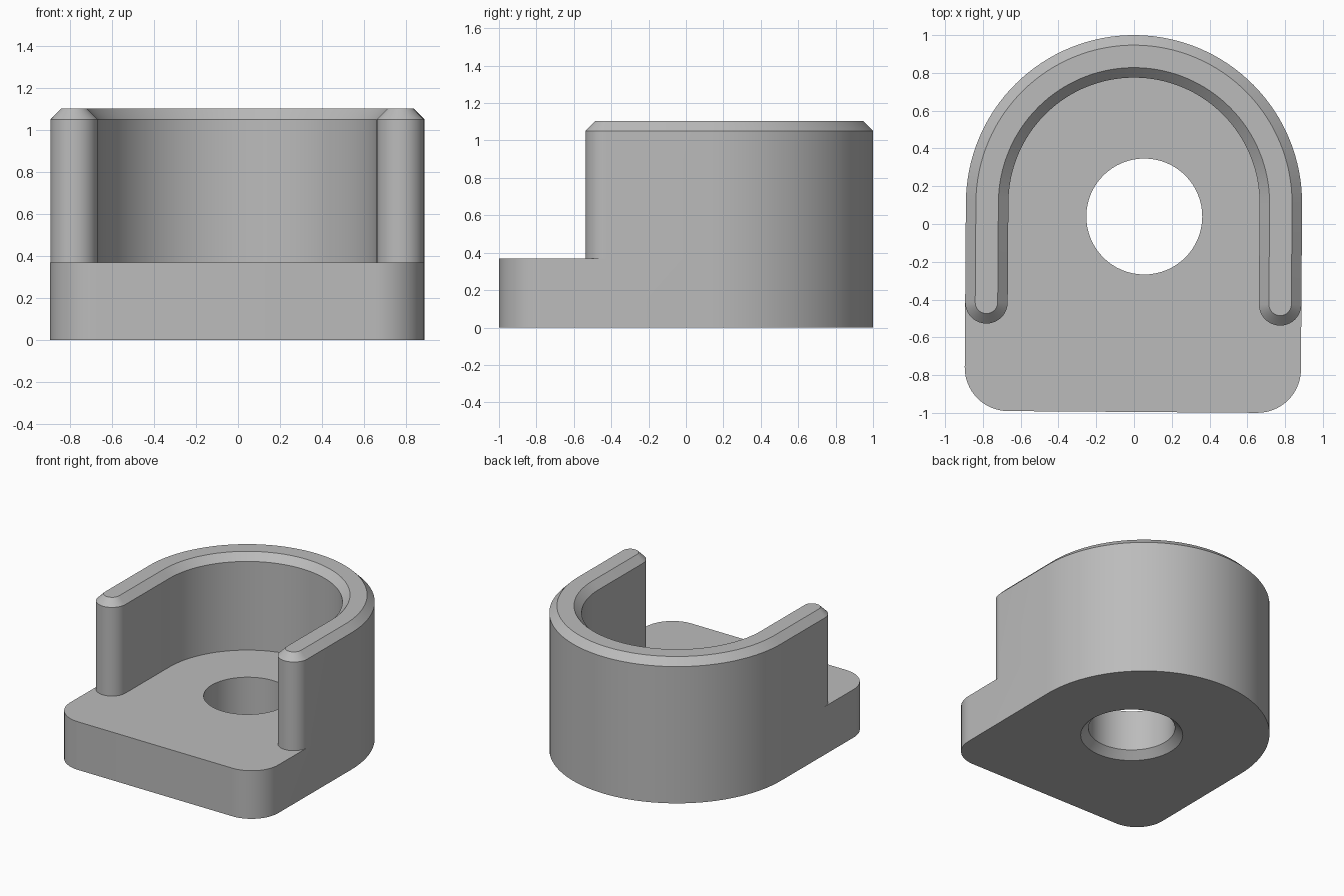
import bpy
import bmesh
from math import sin, cos, pi, radians
from mathutils import Matrix, Vector

cube = bpy.data.objects.get("Cube")
if cube:
    bpy.data.objects.remove(cube)

OUTER, INNER = 0.89, 0.665          # wall radii
ARC_Y, TIP_Y, FRONT_Y = 0.11, -0.42, -0.995
BASE_Z, TOP_Z, BEVEL = 0.37, 1.105, 0.053
CORNER = 0.23
HOLE_X, HOLE_Y, HOLE_R = 0.055, 0.04, 0.307

gray = bpy.data.materials.new("plain gray")
gray.use_nodes = True
gray.diffuse_color = (0.5, 0.5, 0.5, 1)
gray.node_tree.nodes["Principled BSDF"].inputs["Base Color"].default_value = (0.5, 0.5, 0.5, 1)

bm = bmesh.new()


def arc(cx, cy, r, start, end, n):
    """Points along an arc, both ends included."""
    angles = [start + (end - start) * i / n for i in range(n + 1)]
    return [(cx + r * cos(a), cy + r * sin(a)) for a in angles]


def wall_outer(inset):
    side = OUTER - inset
    return [(side, TIP_Y)] + arc(0, ARC_Y, side, 0, pi, 64) + [(-side, TIP_Y)]


def wall_inner(inset):
    """Left tip, inner arc and right tip, following on from wall_outer."""
    mid, r = (OUTER + INNER) / 2, (OUTER - INNER) / 2 - inset
    first = arc(-mid, TIP_Y, r, pi, 2 * pi, 20)[1:]
    last = arc(mid, TIP_Y, r, pi, 2 * pi, 20)[:-1]
    return first + arc(0, ARC_Y, INNER + inset, pi, 0, 64) + last


def verts(points, z):
    return [bm.verts.new((x, y, z)) for x, y in points]


def strip(low, high, closed=True):
    n = len(low)
    for i in range(n if closed else n - 1):
        j = (i + 1) % n
        bm.faces.new((low[i], low[j], high[j], high[i]))


def fill(*loops):
    """Flat face bounded by an outline and any holes."""
    edges = []
    for loop in loops:
        for a, b in zip(loop, loop[1:] + loop[:1]):
            edges.append(bm.edges.get((a, b)) or bm.edges.new((a, b)))
    bmesh.ops.triangle_fill(bm, use_beauty=True, use_dissolve=False,
                            edges=edges, normal=Vector((0, 0, 1)))


# Outer wall, shared by the base and the raised rim
outline, inside = wall_outer(0), wall_inner(0)
out_floor, out_base, out_top = (verts(outline, z) for z in (0, BASE_Z, TOP_Z - BEVEL))
strip(out_floor, out_base, False)
strip(out_base, out_top, False)

# Front of the base with rounded corners
cx, cy = OUTER - CORNER, FRONT_Y + CORNER
front = arc(-cx, cy, CORNER, pi, 1.5 * pi, 16) + arc(cx, cy, CORNER, 1.5 * pi, 2 * pi, 16)
front_floor, front_base = verts(front, 0), verts(front, BASE_Z)
strip([out_floor[-1]] + front_floor + [out_floor[0]],
      [out_base[-1]] + front_base + [out_base[0]], False)

# Inner side of the raised wall and its rounded tips
in_base, in_top = verts(inside, BASE_Z), verts(inside, TOP_Z - BEVEL)
strip([out_base[-1]] + in_base + [out_base[0]],
      [out_top[-1]] + in_top + [out_top[0]], False)

# Bevelled rim
rim = verts(wall_outer(BEVEL) + wall_inner(BEVEL), TOP_Z)
strip(out_top + in_top, rim)
fill(rim)

# Through hole, countersunk underneath
rings = [verts(arc(HOLE_X, HOLE_Y, r, 0, 2 * pi, 64)[:-1], z)
         for r, z in ((HOLE_R + 0.055, 0), (HOLE_R, 0.055), (HOLE_R, BASE_Z))]
strip(rings[0], rings[1])
strip(rings[1], rings[2])

# Underside and inner floor
fill(out_floor + front_floor, rings[0])
fill([out_base[-1]] + front_base + [out_base[0]] + in_base[::-1], rings[2])
bmesh.ops.recalc_face_normals(bm, faces=bm.faces)

# Slight turn about the arc centre, leaving the hole position in place
pivot = Matrix.Translation((0, ARC_Y, 0))
turn = pivot @ Matrix.Rotation(radians(-0.4), 4, "Z") @ pivot.inverted()
bmesh.ops.transform(bm, matrix=turn, verts=bm.verts)

mesh = bpy.data.meshes.new("walled_base")
bm.to_mesh(mesh)
bm.free()
mesh.materials.append(gray)
body = bpy.data.objects.new("walled_base", mesh)
bpy.context.collection.objects.link(body)

bpy.ops.object.select_all(action="DESELECT")
body.select_set(True)
bpy.context.view_layer.objects.active = body
bpy.ops.object.shade_smooth_by_angle(angle=radians(30))
